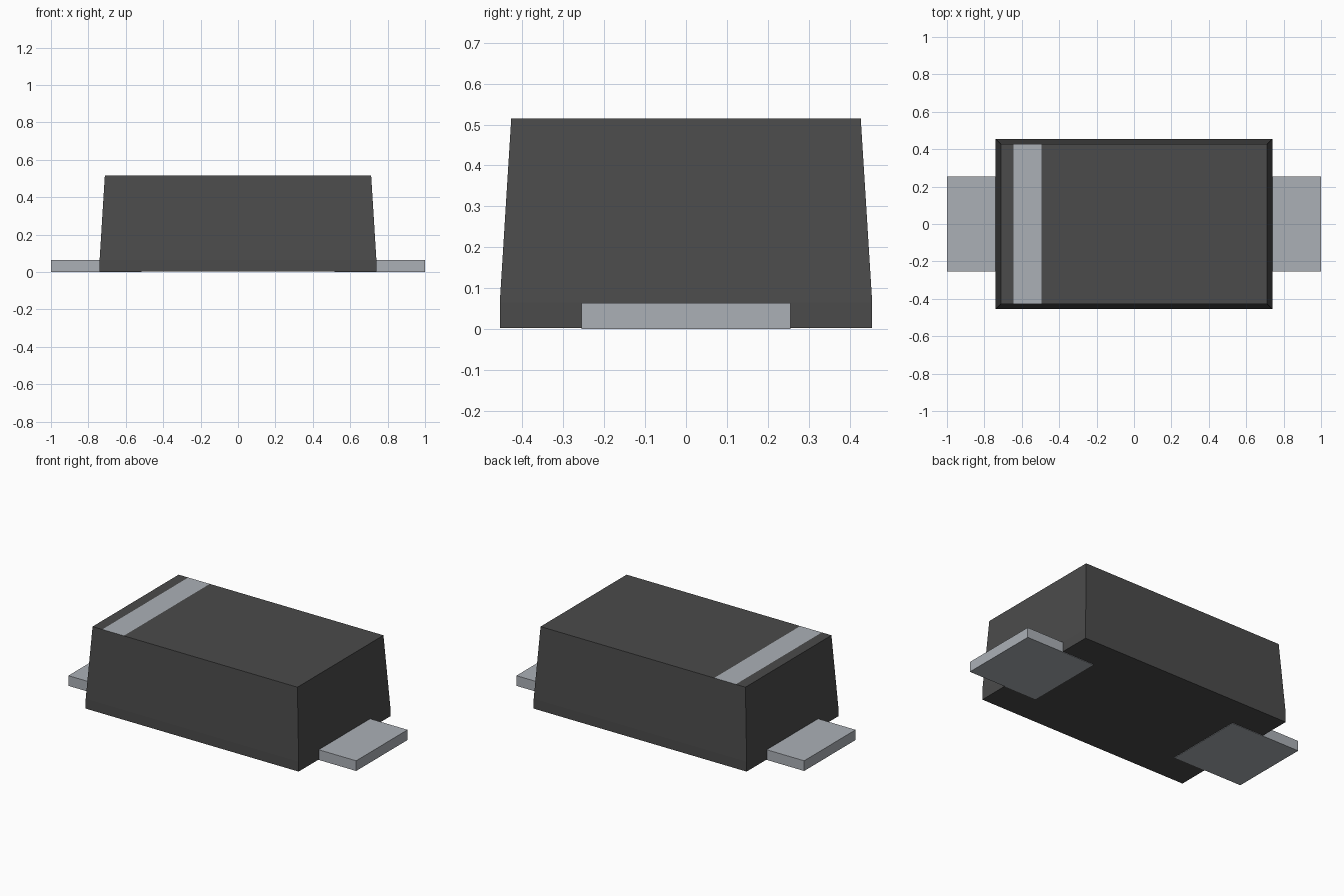
import bpy
import bmesh

cube = bpy.data.objects.get("Cube")
if cube:
    bpy.data.objects.remove(cube, do_unlink=True)


def make_material(name, rgb):
    mat = bpy.data.materials.new(name)
    mat.use_nodes = True
    colour = (*rgb, 1.0)
    mat.diffuse_color = colour
    bsdf = next(n for n in mat.node_tree.nodes if n.type == 'BSDF_PRINCIPLED')
    bsdf.inputs["Base Color"].default_value = colour
    return mat


def add_object(name, bm, materials):
    bmesh.ops.recalc_face_normals(bm, faces=bm.faces)
    mesh = bpy.data.meshes.new(name)
    bm.to_mesh(mesh)
    bm.free()
    for mat in materials:
        mesh.materials.append(mat)
    obj = bpy.data.objects.new(name, mesh)
    bpy.context.collection.objects.link(obj)
    return obj


dark_plastic = make_material("dark plastic", (0.07, 0.07, 0.07))
light_metal = make_material("light grey metal", (0.41, 0.435, 0.47))

# Moulded body: stacked rectangles (half x, half y, z), straight foot then taper
sections = [(0.74, 0.455, 0.003), (0.74, 0.455, 0.065), (0.712, 0.427, 0.515)]
TOP = sections[-1][2]
STRIPE = (-0.645, -0.495)
bm = bmesh.new()
rings = [[bm.verts.new((sx * hx, sy * hy, z))
          for sx, sy in ((-1, -1), (1, -1), (1, 1), (-1, 1))]
         for hx, hy, z in sections]
for low, high in zip(rings, rings[1:]):
    for i in range(4):
        j = (i + 1) % 4
        bm.faces.new((low[i], low[j], high[j], high[i]))
bm.faces.new(rings[0][::-1])
top = bm.faces.new(rings[-1])

# Polarity stripe: two cuts across the top face
for x in STRIPE:
    faces = [f for f in bm.faces if all(abs(v.co.z - TOP) < 1e-5 for v in f.verts)]
    edges = {e for f in faces for e in f.edges}
    verts = {v for f in faces for v in f.verts}
    bmesh.ops.bisect_plane(bm, geom=faces + list(edges) + list(verts),
                           plane_co=(x, 0, 0), plane_no=(1, 0, 0))
for f in bm.faces:
    c = f.calc_center_median()
    if abs(c.z - TOP) < 1e-5 and STRIPE[0] < c.x < STRIPE[1]:
        f.material_index = 1
add_object("body", bm, [dark_plastic, light_metal])

# Flat leads running out from under each end of the body
INNER, OUTER, WIDTH, THICK = 0.515, 1.0, 0.51, 0.064
for side, name in ((-1, "right_lead"), (1, "left_lead")):
    bm = bmesh.new()
    bmesh.ops.create_cube(bm, size=1)
    bmesh.ops.scale(bm, vec=(OUTER - INNER, WIDTH, THICK), verts=bm.verts)
    bmesh.ops.translate(bm, vec=(side * (INNER + OUTER) / 2, 0, THICK / 2),
                        verts=bm.verts)
    add_object(name, bm, [light_metal])
